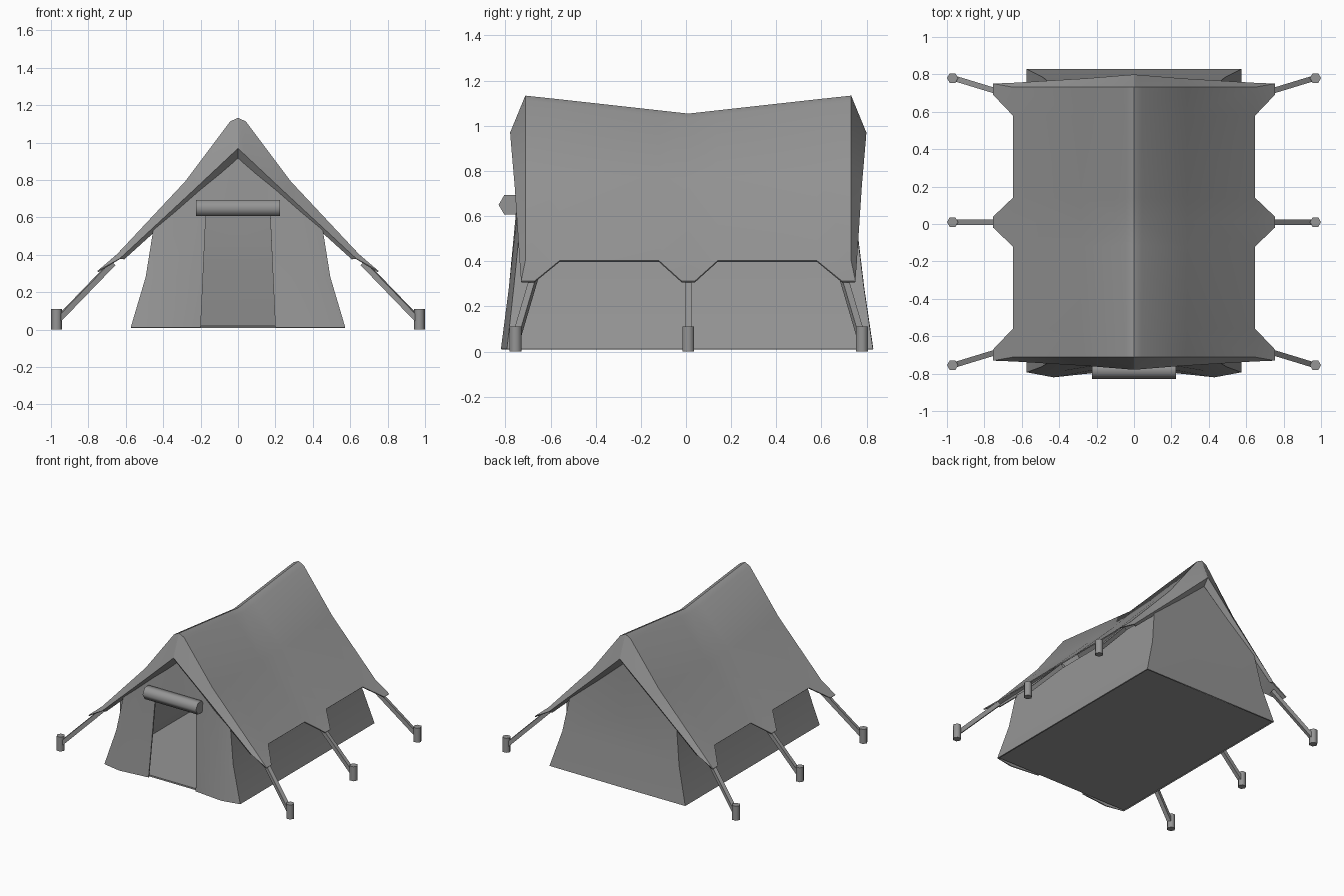
import bpy, bmesh, math
from mathutils import Vector

if "Cube" in bpy.data.objects:
    bpy.data.objects.remove(bpy.data.objects["Cube"])

canvas = bpy.data.materials.new("grey_canvas")
canvas.diffuse_color = (0.3, 0.3, 0.3, 1)
canvas.use_nodes = True
canvas.node_tree.nodes["Principled BSDF"].inputs["Base Color"].default_value = canvas.diffuse_color


def finish(obj, angle=30):
    """Apply modifiers, make normals consistent, smooth and colour the part."""
    bpy.ops.object.select_all(action='DESELECT')
    obj.select_set(True)
    bpy.context.view_layer.objects.active = obj
    bpy.ops.object.convert(target='MESH')
    bm = bmesh.new()
    bm.from_mesh(obj.data)
    bmesh.ops.recalc_face_normals(bm, faces=bm.faces)
    bm.to_mesh(obj.data)
    bm.free()
    bpy.ops.object.shade_smooth_by_angle(angle=math.radians(angle))
    obj.data.materials.clear()
    obj.data.materials.append(canvas)


def sheet(name, polys, mirror_y=False, thickness=0.01, y=0.0):
    """Cloth sheet from polygons, mirrored and thickened."""
    bm = bmesh.new()
    for poly in polys:
        bm.faces.new([bm.verts.new(p) for p in poly])
    bmesh.ops.remove_doubles(bm, verts=bm.verts, dist=0.0005)
    bmesh.ops.recalc_face_normals(bm, faces=bm.faces)
    mesh = bpy.data.meshes.new(name)
    bm.to_mesh(mesh)
    bm.free()
    obj = bpy.data.objects.new(name, mesh)
    bpy.context.collection.objects.link(obj)
    obj.location.y = y
    m = obj.modifiers.new("mirror", 'MIRROR')
    m.use_axis = (True, mirror_y, False)
    m.merge_threshold = 0.001
    s = obj.modifiers.new("thickness", 'SOLIDIFY')
    s.thickness = thickness
    s.offset = 0
    finish(obj)
    return obj


def strips(a, b):
    """Quads between two rows of points."""
    return [(a[i], a[i + 1], b[i + 1], b[i]) for i in range(len(a) - 1)]


def rod(name, a, b, radius, sides, turn=0.0):
    a, b = Vector(a), Vector(b)
    bpy.ops.mesh.primitive_cylinder_add(vertices=sides, radius=radius,
                                        depth=(b - a).length)
    obj = bpy.context.object
    obj.name = name
    for v in obj.data.vertices:
        x, y = v.co.x, v.co.y
        v.co.x = x * math.cos(turn) - y * math.sin(turn)
        v.co.y = x * math.sin(turn) + y * math.cos(turn)
    obj.rotation_mode = 'QUATERNION'
    obj.rotation_quaternion = (b - a).to_track_quat('Z', 'Y')
    obj.location = (a + b) / 2
    return obj


# Roof fly: one quarter, sagging in the middle
END = 0.72
profile = [(0, 1.13, 1), (0.04, 1.11, 1), (0.28, 0.79, 0.35), (0.645, 0.4, 0)]


def roof_row(y):
    sag = 0.08 * (1 - y / END)
    return [(x, y, z - sag * w) for x, z, w in profile]


rows = [roof_row(y) for y in (0, 0.13, 0.57, END)]
roof = []
for r0, r1 in zip(rows, rows[1:]):
    roof += strips(r0, r1)
eave = [r[-1] for r in rows]
tip = (0.75, 0.74, 0.31)
# Middle and corner tabs at the eaves
roof.append((eave[0], eave[1], (0.75, 0.03, 0.31), (0.75, 0, 0.31)))
roof.append((eave[2], eave[3], tip, (0.75, 0.68, 0.31)))
# Gable trim and its return to the wall
trim = [(0, 0.785, 0.97), (0.03, 0.783, 0.942), (0.25, 0.765, 0.735),
        (0.63, 0.742, 0.38)]
back_edge = [(0, 0.745, 0.92), (0.03, 0.745, 0.894), (0.25, 0.742, 0.703),
             (0.61, 0.73, 0.378)]
roof += strips(rows[-1], trim) + strips(trim, back_edge)
roof.append((eave[3], trim[-1], tip))
sheet("roof_fly", roof, mirror_y=True, thickness=0.008, y=0.01)

# Inner tent: side walls, ceiling, back wall and door wall
front = [(0.57, -0.79, 0.01), (0.49, -0.76, 0.28), (0.45, -0.735, 0.53), (0, -0.73, 0.92)]
back = [(0.57, 0.825, 0.01), (0.49, 0.785, 0.28), (0.45, 0.755, 0.53), (0, 0.75, 0.92)]
center_back = [(0, 0.825, 0.01), (0, 0.785, 0.28), (0, 0.755, 0.53)]
bulge = [(0.43, -0.815, 0.01), (0.38, -0.78, 0.28), (0.33, -0.74, 0.6343)]
door = [(0.2, -0.79, 0.01), (0.187, -0.77, 0.28), (0.17, -0.745, 0.65)]
body = strips(front, back) + strips(back[:3], center_back)
body.append((back[2], back[3], center_back[2]))
body += strips(front[:2], bulge[:2]) + strips(bulge, door)
body.append((front[1], front[2], bulge[2], bulge[1]))
body.append((bulge[2], front[3], door[2]))
body.append((door[2], front[3], (0, -0.745, 0.65)))
sheet("tent_walls", body, thickness=0.01)

# Groundsheet
bpy.ops.mesh.primitive_cube_add(size=1, location=(0, 0.018, 0.02))
floor = bpy.context.object
floor.name = "groundsheet"
floor.scale = (1.13, 1.605, 0.012)
finish(floor)

# Rolled door flap
finish(rod("rolled_door", (-0.225, -0.78, 0.65), (0.225, -0.78, 0.65), 0.05, 6,
           math.radians(30)), 65)
roll = bpy.data.objects["rolled_door"]
# Keep a flat side on top of the roll
if max((roll.matrix_world @ v.co).z for v in roll.data.vertices) > 0.697:
    for v in roll.data.vertices:
        x, y = v.co.x, v.co.y
        c, s = math.cos(math.radians(30)), math.sin(math.radians(30))
        v.co.x, v.co.y = x * c - y * s, x * s + y * c

# Guy ropes and pegs
for side in (-1, 1):
    label = "left" if side < 0 else "right"
    for place, y_peg, y_top in (("front", -0.755, -0.665), ("middle", 0.01, 0.01),
                                ("back", 0.78, 0.69)):
        finish(rod(f"{label}_{place}_rope", (side * 0.67, y_top, 0.355),
                   (side * 0.965, y_peg, 0.05), 0.021, 4, math.pi / 4))
        finish(rod(f"{label}_{place}_peg", (side * 0.97, y_peg, 0),
                   (side * 0.97, y_peg, 0.11), 0.03, 6, math.radians(30)), 65)
